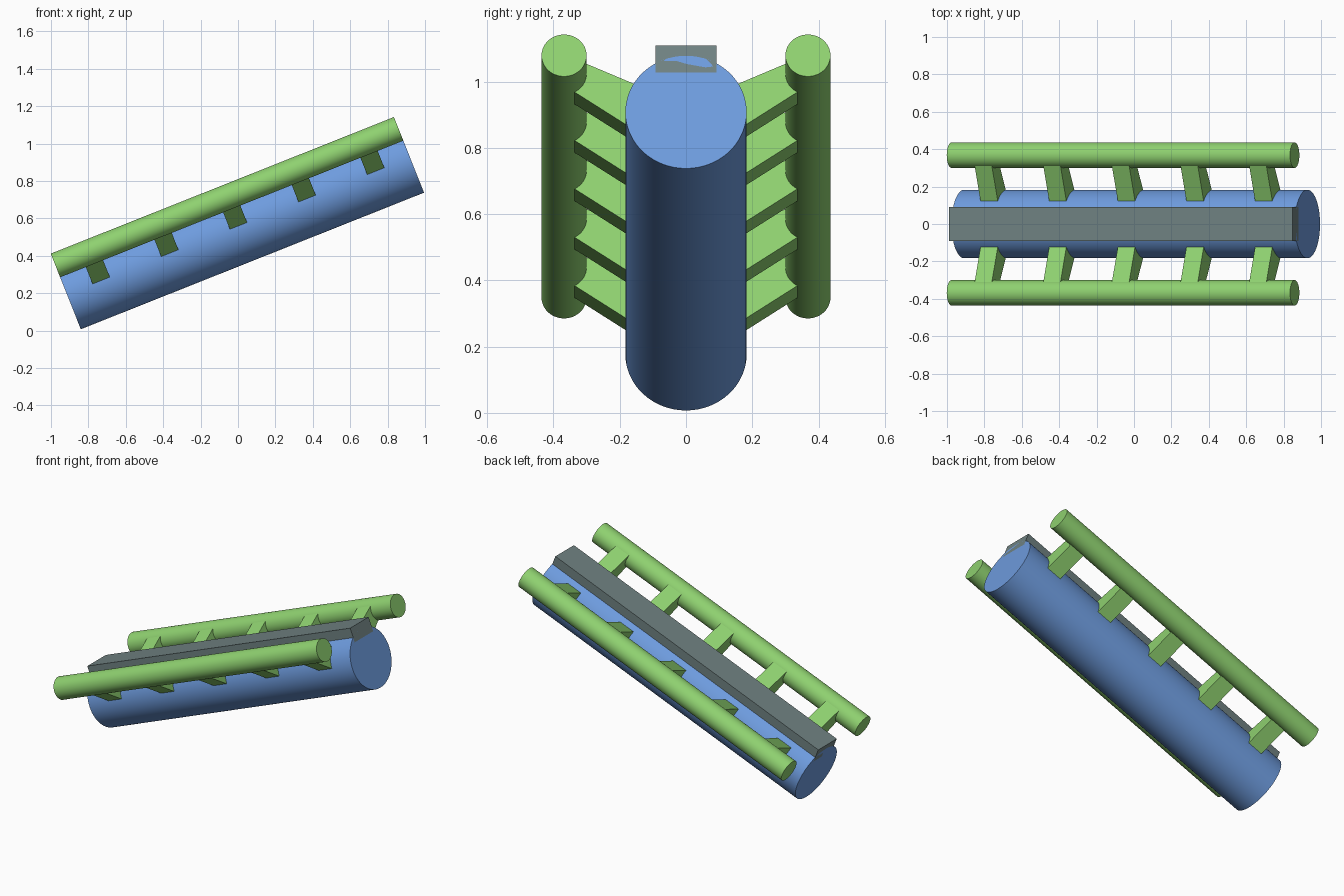
import bpy, bmesh, math
from mathutils import Matrix, Vector

if "Cube" in bpy.data.objects:
    bpy.data.objects.remove(bpy.data.objects["Cube"])

LENGTH, RADIUS = 1.975, 0.183
TILT = math.radians(21.7)
# local x runs along the tube, local z points away from its axis
FRAME = Matrix.Translation((0.0095, 0, 0.5425)) @ Matrix.Rotation(-TILT, 4, 'Y')


def material(name, rgb):
    m = bpy.data.materials.new(name)
    m.diffuse_color = (*rgb, 1)
    m.use_nodes = True
    m.node_tree.nodes["Principled BSDF"].inputs["Base Color"].default_value = m.diffuse_color
    return m


BLUE = material("blue", (0.155, 0.33, 0.73))
GREEN = material("green", (0.274, 0.638, 0.162))
GREY = material("slate grey", (0.162, 0.223, 0.223))


def finish(name, bm, mat, smooth=False):
    bmesh.ops.recalc_face_normals(bm, faces=bm.faces)
    mesh = bpy.data.meshes.new(name)
    bm.to_mesh(mesh)
    bm.free()
    obj = bpy.data.objects.new(name, mesh)
    bpy.context.collection.objects.link(obj)
    obj.matrix_world = FRAME
    mesh.materials.append(mat)
    if smooth:
        bpy.ops.object.select_all(action='DESELECT')
        obj.select_set(True)
        bpy.context.view_layer.objects.active = obj
        bpy.ops.object.shade_smooth_by_angle(angle=math.radians(35))
    return obj


def rod(name, y, z, r, mat):
    bm = bmesh.new()
    bmesh.ops.create_cone(bm, cap_ends=True, segments=64, radius1=r, radius2=r, depth=LENGTH,
                          matrix=Matrix.Translation((0, y, z)) @ Matrix.Rotation(math.pi / 2, 4, 'Y'))
    return finish(name, bm, mat, True)


def prism(name, profile, x, width, mat):
    """Extrude a (y, z) profile along the tube direction."""
    bm = bmesh.new()
    face = bm.faces.new([bm.verts.new((x - width / 2, y, z)) for y, z in profile])
    new = bmesh.ops.extrude_face_region(bm, geom=[face])["geom"]
    bmesh.ops.translate(bm, vec=Vector((width, 0, 0)),
                        verts=[v for v in new if isinstance(v, bmesh.types.BMVert)])
    return finish(name, bm, mat)


# central tube and the flat bar on its top
rod("main_tube", 0, 0, RADIUS, BLUE)
prism("top_bar", [(-0.092, 0.129), (0.092, 0.129), (0.092, 0.216), (-0.092, 0.216)], 0, LENGTH, GREY)

# side rails with five tapered struts each
for side, label in ((-1, "front"), (1, "back")):
    rod(label + "_rail", side * 0.368, 0.184, 0.068, GREEN)
    for i in range(5):
        profile = [(side * y, z) for y, z in ((0.10, -0.037), (0.345, 0.13), (0.345, 0.236), (0.10, 0.125))]
        prism(f"{label}_strut_{i + 1}", profile, (i - 2) * LENGTH / 5, 0.099, GREEN)
